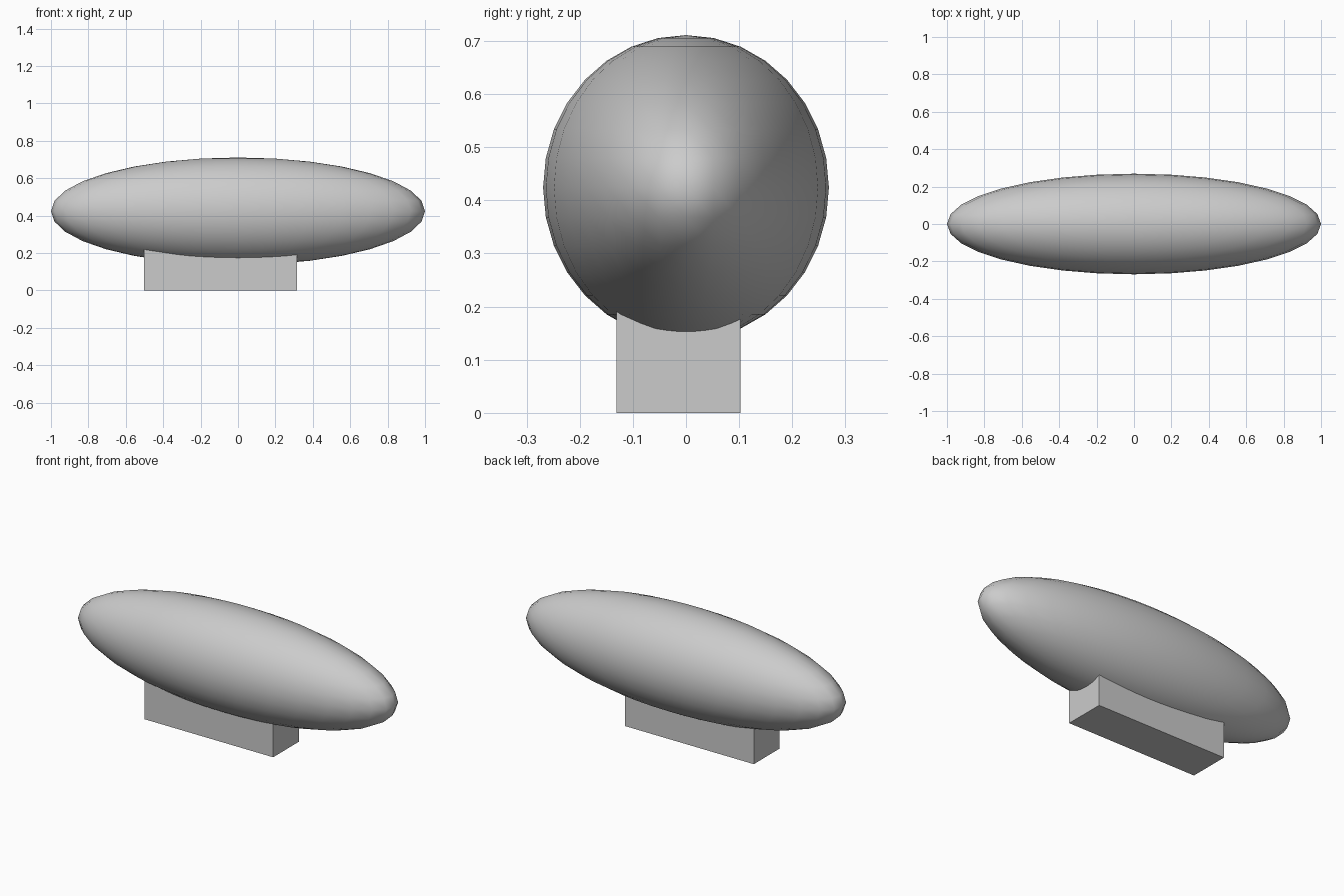
import bpy

if "Cube" in bpy.data.objects:
    bpy.data.objects.remove(bpy.data.objects["Cube"])

# Hull: stretched sphere with poles up and down
bpy.ops.mesh.primitive_uv_sphere_add(segments=32, ring_count=16, radius=1, location=(0, 0, 0.424))
hull = bpy.context.object
hull.name = "hull"
hull.scale = (1.0, 0.269, 0.287)
bpy.ops.object.transform_apply(location=False, rotation=False, scale=True)
bpy.ops.object.shade_smooth()

# Gondola: plain box sunk into the underside of the hull
x0, x1, y0, y1, top = -0.503, 0.315, -0.131, 0.103, 0.26
bpy.ops.mesh.primitive_cube_add(size=1, location=((x0 + x1) / 2, (y0 + y1) / 2, top / 2))
gondola = bpy.context.object
gondola.name = "gondola"
gondola.scale = (x1 - x0, y1 - y0, top)
bpy.ops.object.transform_apply(location=False, rotation=False, scale=True)
